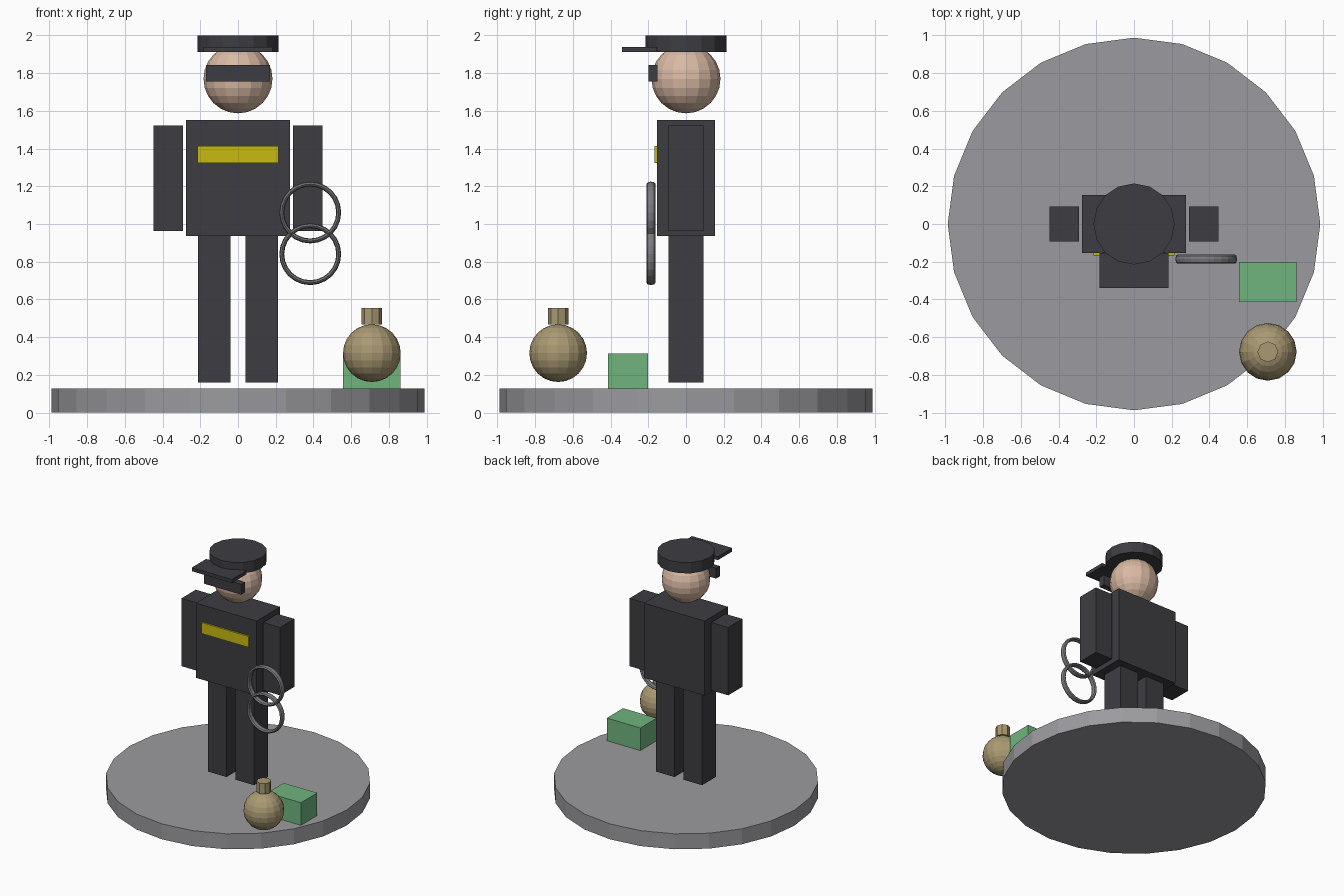
import bpy
from math import pi

cube = bpy.data.objects.get("Cube")
if cube:
    bpy.data.objects.remove(cube, do_unlink=True)


def material(name, *rgb):
    m = bpy.data.materials.new(name)
    m.use_nodes = True
    m.diffuse_color = (*rgb, 1)
    m.node_tree.nodes["Principled BSDF"].inputs["Base Color"].default_value = (*rgb, 1)
    return m


black = material("uniform black", 0.048, 0.047, 0.055)
grey = material("base grey", 0.33, 0.33, 0.35)
yellow = material("badge yellow", 0.58, 0.49, 0.006)
green = material("crate green", 0.16, 0.46, 0.21)
skin = material("skin", 0.70, 0.49, 0.37)
tan = material("flask tan", 0.40, 0.32, 0.17)
steel = material("cuff steel", 0.20, 0.20, 0.21)


def finish(name, mat):
    ob = bpy.context.object
    ob.name = name
    ob.data.materials.append(mat)
    return ob


def box(name, mat, x, y, z):
    """Box from its (min, max) extent along each axis."""
    spans = (x, y, z)
    bpy.ops.mesh.primitive_cube_add(size=1, location=[(a + b) / 2 for a, b in spans])
    ob = finish(name, mat)
    ob.scale = [b - a for a, b in spans]
    return ob


def cylinder(name, mat, sides, radius, x, y, z):
    bpy.ops.mesh.primitive_cylinder_add(vertices=sides, radius=radius, depth=z[1] - z[0],
                                        location=(x, y, (z[0] + z[1]) / 2))
    return finish(name, mat)


def ball(name, mat, radius, location):
    bpy.ops.mesh.primitive_uv_sphere_add(segments=16, ring_count=12, radius=radius,
                                         location=location)
    return finish(name, mat)


# Round base
cylinder("base", grey, 24, 0.988, 0, 0, (0, 0.127))

# Legs and arms, one per side
for side, s in (("left", 1), ("right", -1)):
    box(side + "_leg", black, sorted((s * 0.04, s * 0.211)), (-0.092, 0.092), (0.16, 0.937))
    box(side + "_arm", black, sorted((s * 0.293, s * 0.449)), (-0.092, 0.092), (0.963, 1.522))

# Torso and chest badge
box("torso", black, (-0.277, 0.277), (-0.153, 0.153), (0.937, 1.552))
box("chest_badge", yellow, (-0.214, 0.214), (-0.167, -0.14), (1.323, 1.413))

# Head, glasses and peaked cap
ball("head", skin, 0.183, (0, 0, 1.77))
box("glasses", black, (-0.169, 0.169), (-0.198, -0.15), (1.757, 1.842))
cylinder("cap", black, 16, 0.215, 0, 0, (1.911, 2.0))
box("cap_peak", black, (-0.183, 0.183), (-0.34, -0.153), (1.911, 1.94))

# Handcuffs: two overlapping upright rings, wider than they are thick
for name, z in (("upper_cuff", 1.061), ("lower_cuff", 0.84)):
    bpy.ops.mesh.primitive_torus_add(major_segments=24, minor_segments=8, major_radius=0.151,
                                     minor_radius=0.013, location=(0.383, -0.186, z),
                                     rotation=(pi / 2, 0, 0))
    finish(name, steel).scale.z = 1.9

# Crate and round flask at the edge of the base
box("crate", green, (0.557, 0.863), (-0.414, -0.202), (0.127, 0.313))
ball("flask", tan, 0.153, (0.71, -0.678, 0.315))
cylinder("flask_neck", tan, 8, 0.055, 0.71, -0.678, (0.468, 0.555))
